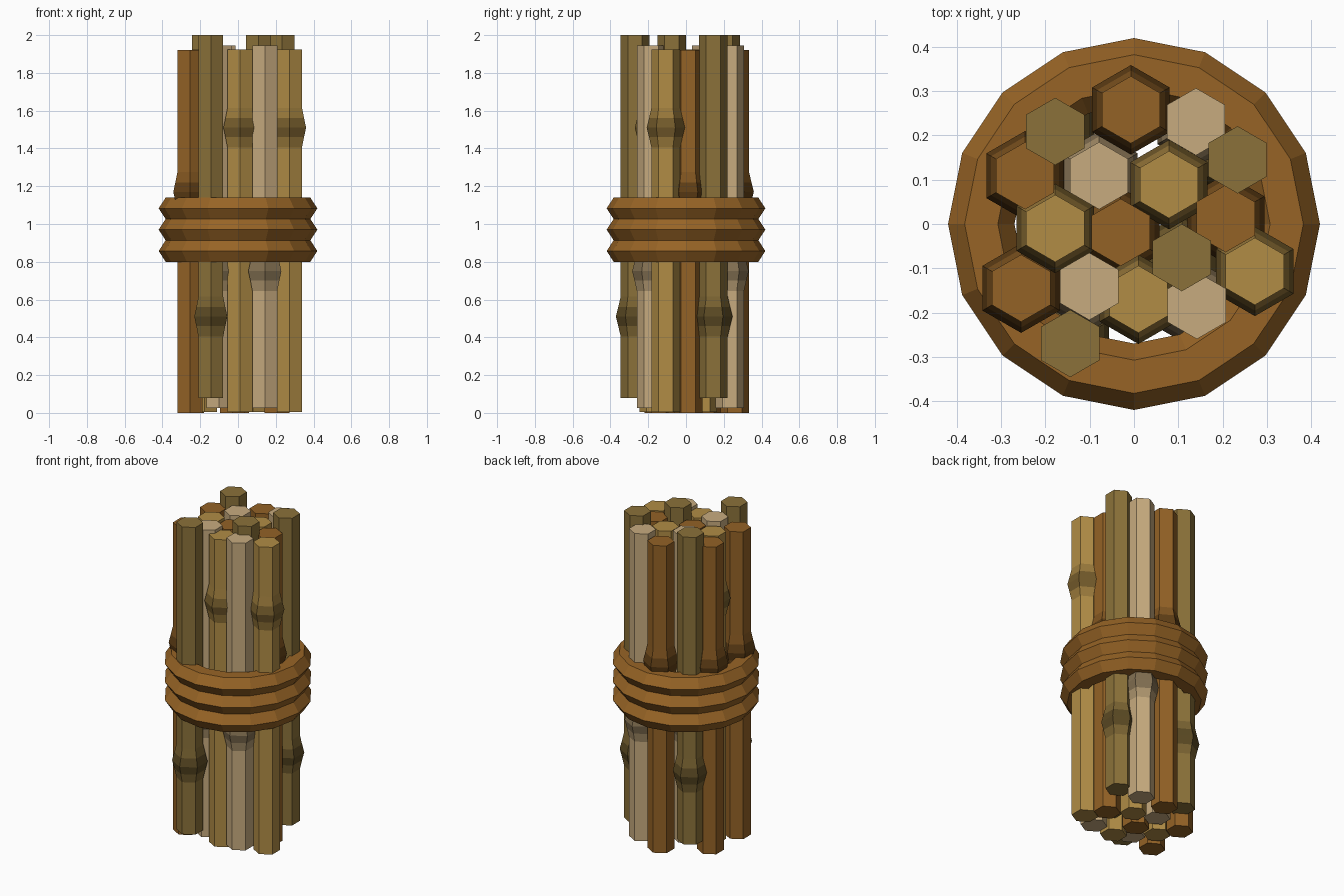
import bpy, bmesh, math

if "Cube" in bpy.data.objects:
    bpy.data.objects.remove(bpy.data.objects["Cube"])


def material(name, rgb, shade=1.0):
    m = bpy.data.materials.new(name)
    m.diffuse_color = [((c / 255) ** 2.2) * shade for c in rgb] + [1]
    m.use_nodes = True
    m.node_tree.nodes["Principled BSDF"].inputs["Base Color"].default_value = m.diffuse_color
    return m


def lathe(name, profile, sides, start, loc, mats, mat_of=None, capped=True):
    """Sweep (radius, z) points round z; capped = open profile with end faces."""
    bm = bmesh.new()
    rings = []
    for r, z in profile:
        rings.append([bm.verts.new((r * math.cos(start + math.tau * i / sides),
                                    r * math.sin(start + math.tau * i / sides), z))
                      for i in range(sides)])
    n = len(rings)
    for k in range(n - 1 if capped else n):
        a, b = rings[k], rings[(k + 1) % n]
        for i in range(sides):
            j = (i + 1) % sides
            f = bm.faces.new((a[i], a[j], b[j], b[i]))
            f.material_index = mat_of[k] if mat_of else 0
    if capped:
        bm.faces.new(rings[0][::-1])
        bm.faces.new(rings[-1])
    bmesh.ops.recalc_face_normals(bm, faces=bm.faces)
    me = bpy.data.meshes.new(name)
    bm.to_mesh(me)
    bm.free()
    for m in mats:
        me.materials.append(m)
    ob = bpy.data.objects.new(name, me)
    ob.location = loc
    bpy.context.collection.objects.link(ob)
    return ob


# Sticks: name -> colour, bottom height, knot height, positions
kinds = {
    "olive_stick": ((138, 113, 60), 0.08, 0.51,
                    [(-.178, .209), (.234, .145), (.108, -.076), (-.144, -.27)]),
    "pale_stick": ((198, 170, 126), 0.025, 0.75,
                   [(.14, .231), (-.079, .109), (-.101, -.141), (.142, -.184)]),
    "yellow_stick": ((175, 139, 71), 0.005, 1.51,
                     [(.079, .089), (-.178, -.01), (.01, -.17), (.273, -.107)]),
    "brown_stick": ((146, 98, 42), 0.0, 1.17,
                    [(-.007, .258), (-.246, .109), (-.03, -.019),
                     (.207, .012), (-.255, -.145)]),
}
R, K = 0.076, 0.101   # stick and knot radius
for name, (rgb, z0, zk, spots) in kinds.items():
    mats = [material(name, rgb), material(name + "_knot_edge", rgb, 0.75),
            material(name + "_knot_core", rgb, 0.4)]
    profile = [(R, z0), (R, zk - .105), ((R + K) / 2, zk - .05), (K, zk),
               ((R + K) / 2, zk + .05), (R, zk + .105), (R, z0 + 1.92)]
    for x, y in spots:
        lathe(name, profile, 6, math.pi / 2, (x, y, 0), mats, [0, 1, 2, 2, 1, 0])

# Rope binding: three stacked faceted rings
rope = material("rope", (150, 100, 42))
section = [(.42, 0), (.3825, .0575), (.3075, .0575), (.27, 0),
           (.3075, -.0575), (.3825, -.0575)]
for z in (0.857, 0.97, 1.083):
    lathe("rope_ring", section, 16, 0, (0, 0, z), [rope], capped=False)
